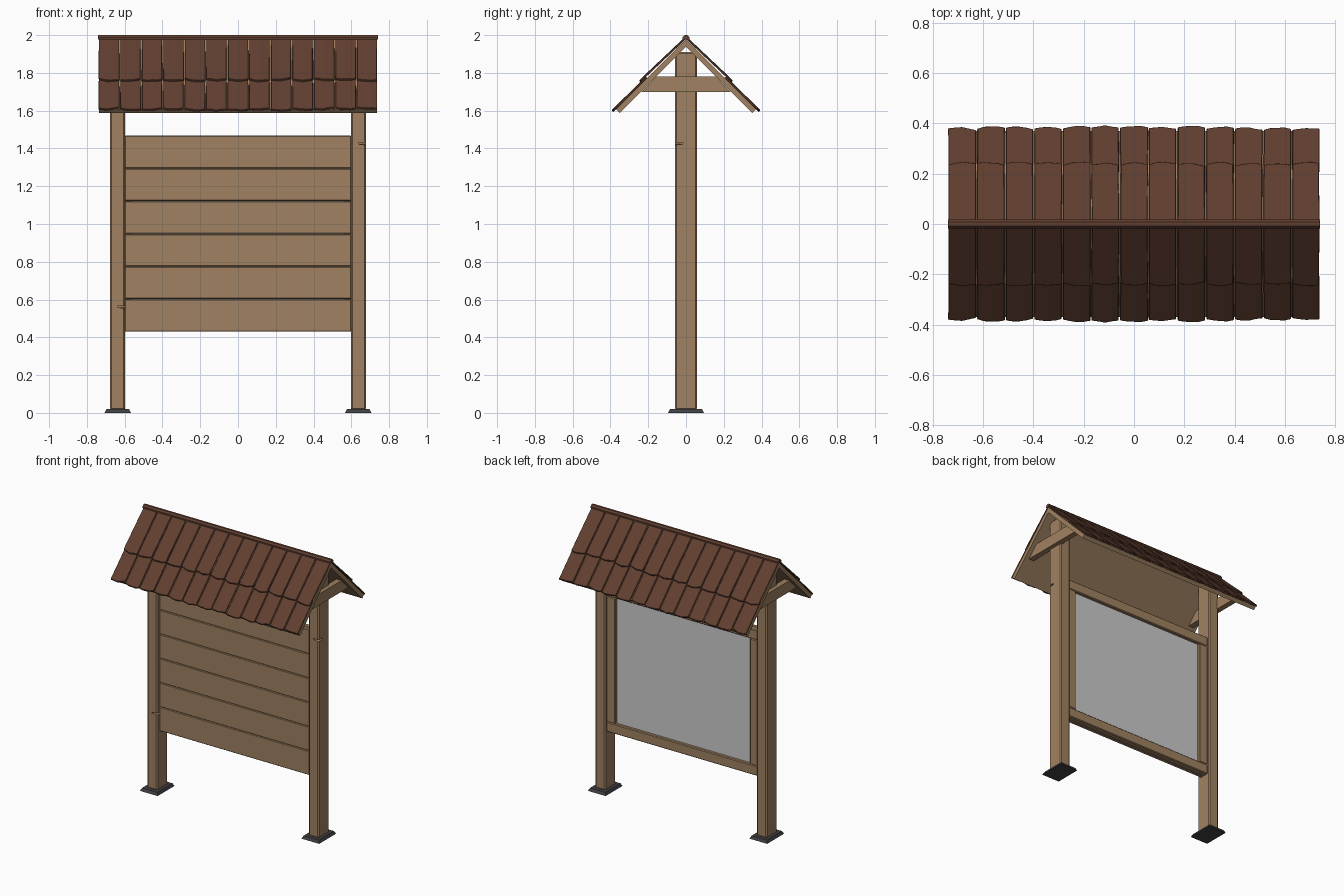
import bpy, bmesh, math, random

if "Cube" in bpy.data.objects:
    bpy.data.objects.remove(bpy.data.objects["Cube"])

random.seed(4)


def material(name, rgb):
    m = bpy.data.materials.new(name)
    m.diffuse_color = (*rgb, 1)
    m.use_nodes = True
    m.node_tree.nodes["Principled BSDF"].inputs["Base Color"].default_value = m.diffuse_color
    return m


WOOD = material("wood", (0.35, 0.22, 0.12))
TILE = material("roof_tile", (0.12, 0.05, 0.03))
IRON = material("dark_metal", (0.05, 0.05, 0.055))


def make(name, bm, mat=None):
    bmesh.ops.recalc_face_normals(bm, faces=bm.faces)
    me = bpy.data.meshes.new(name)
    bm.to_mesh(me)
    bm.free()
    ob = bpy.data.objects.new(name, me)
    bpy.context.collection.objects.link(ob)
    if mat:
        me.materials.append(mat)
    return ob


def bevel(ob, width):
    b = ob.modifiers.new("bevel", 'BEVEL')
    b.width = width
    b.segments = 1


def box(name, x, y, z, mat=None, chamfer=0, taper=0):
    bm = bmesh.new()
    bmesh.ops.create_cube(bm, size=1)
    for v in bm.verts:
        t = taper if v.co.z > 0 else 0
        v.co = [lo + (hi - lo) * (c + 0.5) - math.copysign(k, c)
                for (lo, hi), c, k in zip((x, y, z), v.co, (t, t, 0))]
    ob = make(name, bm, mat)
    if chamfer:
        bevel(ob, chamfer)
    return ob


def extrude_x(name, profile, x0, x1, mat):
    bm = bmesh.new()
    f = bm.faces.new([bm.verts.new((x0, y, z)) for y, z in profile])
    r = bmesh.ops.extrude_face_region(bm, geom=[f])
    verts = [g for g in r['geom'] if isinstance(g, bmesh.types.BMVert)]
    bmesh.ops.translate(bm, verts=verts, vec=(x1 - x0, 0, 0))
    return make(name, bm, mat)


# Posts, foot plates and gable ties
for side, s in (("left", -1), ("right", 1)):
    cx = 0.637 * s
    post = box(f"{side}_post", (cx - 0.04, cx + 0.04), (-0.058, 0.058), (0.015, 1.91), WOOD, 0.008)
    # Small split in the post corner
    notch = box(f"{side}_split_cutter", (cx, cx + 0.06), (-0.08, -0.015),
                (1.415, 1.43) if s > 0 else (0.55, 0.565))
    notch.rotation_euler = (0, 0, 0)
    for v in notch.data.vertices:
        if v.co.x < cx + 0.01 or v.co.y > -0.03:
            v.co.z += 0.008 if v.co.z < (1.4225 if s > 0 else 0.5575) else 0.001
    notch.hide_render = True
    notch.hide_viewport = True
    cut = post.modifiers.new("split", 'BOOLEAN')
    cut.operation = 'DIFFERENCE'
    cut.object = notch
    box(f"{side}_foot_plate", (cx - 0.07, cx + 0.07), (-0.095, 0.095), (0, 0.02), IRON, taper=0.01)
    extrude_x(f"{side}_gable_tie", [(-0.235, 1.70), (0.235, 1.70), (0.158, 1.78), (-0.158, 1.78)],
              0.665 * s, 0.705 * s, WOOD)

# Front planks
z0, z1, n = 0.43, 1.468, 6
h = (z1 - z0) / n
for i in range(n):
    box(f"plank_{i + 1}", (-0.6, 0.6), (-0.028, 0.0), (z0 + i * h, z0 + (i + 1) * h - (0.002 if i < n - 1 else 0)), WOOD, 0.004)

# Notice board and its frame on the back
box("notice_board", (-0.56, 0.56), (-0.002, 0.018), (z0 + 0.03, z1 - 0.03))
fw = 0.07
box("frame_bottom", (-0.6, 0.6), (0, 0.04), (z0, z0 + fw), WOOD, 0.005)
box("frame_top", (-0.6, 0.6), (0, 0.04), (z1 - fw, z1), WOOD, 0.005)
for side, s in (("left", -1), ("right", 1)):
    xs = sorted((0.6 * s, (0.6 - fw) * s))
    box(f"frame_{side}", xs, (0, 0.04), (z0 + fw, z1 - fw), WOOD, 0.005)

# Roof boards: a 45 degree gable section
APEX = 1.978
half = [(0.37, APEX - 0.37), (0.35, APEX - 0.39)]
extrude_x("roof_boards", [(0, APEX)] + half + [(0, 1.938)] + [(-y, z) for y, z in half[::-1]],
          -0.735, 0.735, WOOD)

# Roof tiles: wavy-ended slabs laid on one slope, mirrored to the other
C = math.sqrt(0.5)


def add_tile(bm, x0, x1, v0, v1, w0, w1, thick):
    steps = 4
    skew = random.uniform(-0.006, 0.006)
    rows = []
    for i in range(steps + 1):
        t = i / steps
        x = x0 + (x1 - x0) * t
        bow = 0.004 * math.sin(math.pi * t)
        end = v1 + skew * (2 * t - 1) + 2 * bow + random.uniform(-0.003, 0.003)
        ring = []
        for v, w in ((v0, w0), (end, w1), (end - 0.003, w1 + thick), (v0, w0 + thick)):
            lift = bow * 0.4 if w > w1 else 0
            shift = random.uniform(-0.002, 0.002) if v > v0 else 0
            ring.append(bm.verts.new((x + shift, -(v + w + lift) * C, APEX + (w + lift - v) * C)))
        rows.append(ring)
    for a, b in zip(rows, rows[1:]):
        for k in range(4):
            bm.faces.new((a[k], a[(k + 1) % 4], b[(k + 1) % 4], b[k]))
    bm.faces.new(rows[0])
    bm.faces.new(rows[-1])


COLS = 13
W = 1.48 / COLS
for name, v0, v1, w0, w1 in (("lower_tiles", 0.29, 0.53, 0, 0.001), ("upper_tiles", 0.004, 0.318, 0.001, 0.010)):
    bm = bmesh.new()
    for c in range(COLS):
        x = -0.74 + c * W
        add_tile(bm, x + 0.003, x + W - 0.003, v0, v1 + random.uniform(-0.006, 0.006), w0, w1, 0.010)
    ob = make(name, bm, TILE)
    m = ob.modifiers.new("other_slope", 'MIRROR')
    m.use_axis = (False, True, False)
    m.use_mirror_merge = False
    bevel(ob, 0.002)

# Ridge cap
extrude_x("ridge_cap", [(-0.018, 1.978), (-0.018, 1.988), (-0.008, 2.0), (0.008, 2.0), (0.018, 1.988), (0.018, 1.978)],
          -0.74, 0.74, TILE)
